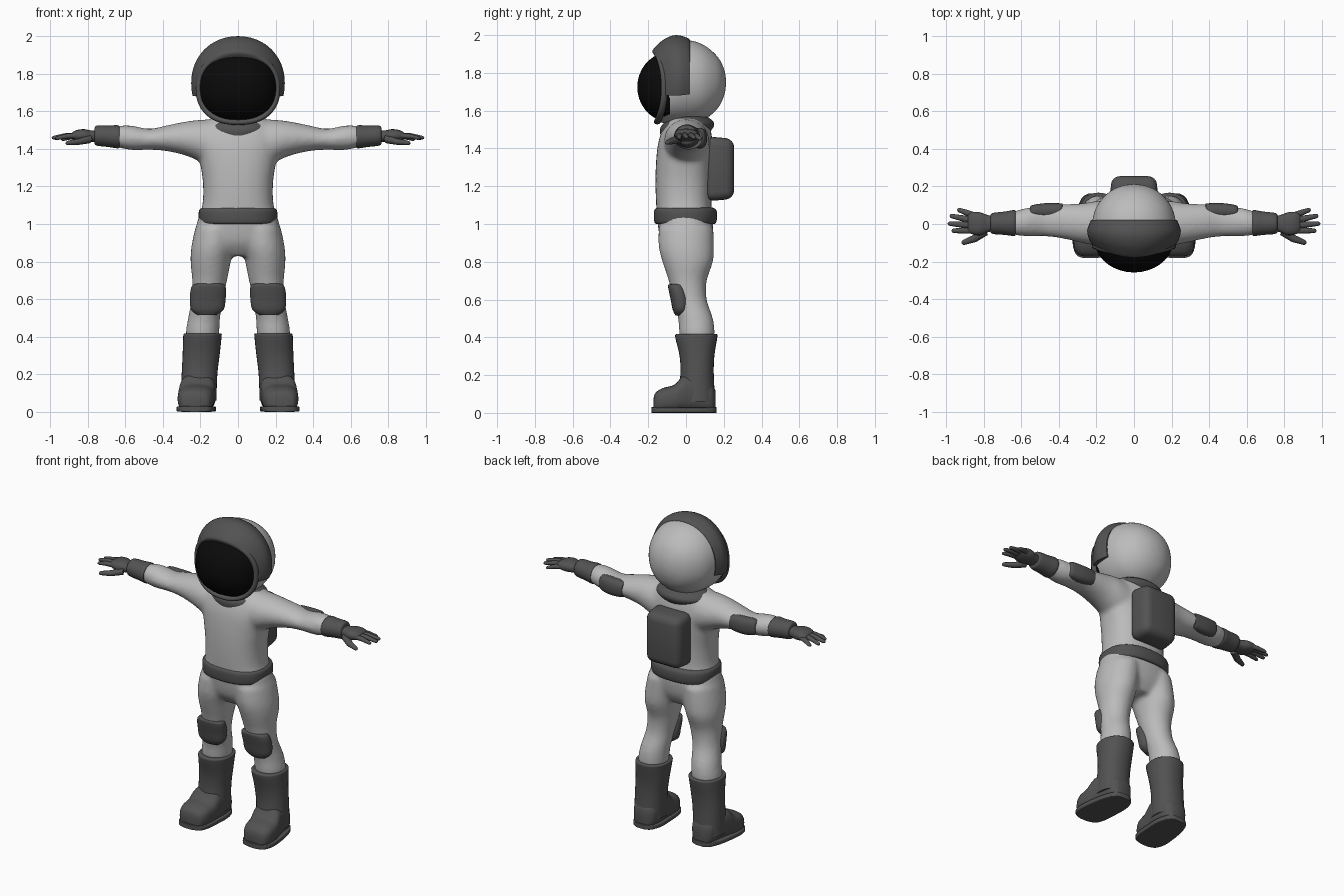
import bpy, bmesh, math
from mathutils import Vector


def material(name, rgb):
    m = bpy.data.materials.new(name)
    m.diffuse_color = (*rgb, 1)
    return m


SUIT = material("suit light grey", (0.50, 0.50, 0.50))
DARK = material("dark grey", (0.085, 0.085, 0.085))
BLACK = material("visor black", (0.003, 0.003, 0.003))


def skin(bm, rings, cyclic=False):
    """Bridge rings of points into a closed surface."""
    vs = [[bm.verts.new(p) for p in r] for r in rings]
    n = len(vs[0])
    for a, b in zip(vs, vs[1:] + vs[:1] if cyclic else vs[1:]):
        for i in range(n):
            j = (i + 1) % n
            bm.faces.new((a[i], a[j], b[j], b[i]))
    if not cyclic:
        bm.faces.new(vs[0])
        bm.faces.new(vs[-1])


def finish(name, bm, mat, angle=40):
    bmesh.ops.recalc_face_normals(bm, faces=bm.faces)
    me = bpy.data.meshes.new(name)
    bm.to_mesh(me)
    bm.free()
    ob = bpy.data.objects.new(name, me)
    bpy.context.collection.objects.link(ob)
    me.materials.append(mat)
    bpy.ops.object.select_all(action='DESELECT')
    bpy.context.view_layer.objects.active = ob
    ob.select_set(True)
    bpy.ops.object.shade_smooth_by_angle(angle=math.radians(angle))
    return ob


def loft_rings(axis, rows, p=2.0, n=32, sub=4, side=1, warp=None):
    """Rows are (position, u min, u max, v min, v max), smoothly interpolated."""
    full = []
    for i in range(len(rows) - 1):
        a, b, c, d = (rows[max(0, min(len(rows) - 1, i + k))] for k in (-1, 0, 1, 2))
        for s in range(sub):
            t = s / sub
            full.append([0.5 * (2 * B + (C - A) * t + (2 * A - 5 * B + 4 * C - D) * t * t
                                + (3 * B - A - 3 * C + D) * t ** 3)
                         for A, B, C, D in zip(a, b, c, d)])
    full.append(rows[-1])
    rings = []
    for w, u0, u1, v0, v1 in full:
        ring = []
        for k in range(n):
            an = 2 * math.pi * k / n
            cu, sv = math.cos(an), math.sin(an)
            u = (u0 + u1) / 2 + (u1 - u0) / 2 * math.copysign(abs(cu) ** (2 / p), cu)
            v = (v0 + v1) / 2 + (v1 - v0) / 2 * math.copysign(abs(sv) ** (2 / p), sv)
            q = {'x': (w, u, v), 'y': (u, w, v), 'z': (u, v, w)}[axis]
            q = warp(q, sv) if warp else q
            ring.append((q[0] * side, q[1], q[2]))
        rings.append(ring)
    return rings


def loft(name, mat, axis, rows, angle=40, **kw):
    bm = bmesh.new()
    skin(bm, loft_rings(axis, rows, **kw))
    return finish(name, bm, mat, angle)


# Suit body: torso, arms and legs fused into one soft surface
bm = bmesh.new()
skin(bm, loft_rings('z', [
    (0.83, -0.13, 0.13, -0.08, 0.09), (0.90, -0.22, 0.22, -0.13, 0.13),
    (1.00, -0.22, 0.22, -0.15, 0.145), (1.10, -0.19, 0.19, -0.158, 0.135),
    (1.22, -0.187, 0.187, -0.162, 0.135), (1.34, -0.205, 0.205, -0.158, 0.14),
    (1.44, -0.225, 0.225, -0.145, 0.14), (1.52, -0.20, 0.20, -0.115, 0.125),
    (1.56, -0.15, 0.15, -0.08, 0.10)], p=2.4))
for s in (1, -1):
    skin(bm, loft_rings('x', [
        (0.10, -0.12, 0.125, 1.28, 1.56), (0.20, -0.115, 0.122, 1.33, 1.555),
        (0.28, -0.10, 0.11, 1.365, 1.545), (0.38, -0.078, 0.105, 1.388, 1.525),
        (0.47, -0.066, 0.102, 1.395, 1.507), (0.56, -0.066, 0.088, 1.393, 1.523),
        (0.62, -0.062, 0.074, 1.403, 1.525), (0.66, -0.05, 0.058, 1.415, 1.51)], side=s))
    skin(bm, loft_rings('z', [
        (0.36, 0.11, 0.27, -0.02, 0.14), (0.42, 0.10, 0.278, -0.036, 0.152),
        (0.50, 0.095, 0.266, -0.042, 0.143), (0.60, 0.08, 0.248, -0.07, 0.11),
        (0.70, 0.058, 0.244, -0.092, 0.11), (0.80, 0.038, 0.253, -0.125, 0.143),
        (0.88, 0.02, 0.248, -0.145, 0.148), (0.98, 0.01, 0.228, -0.145, 0.145)], side=s))
suit = finish("suit_body", bm, SUIT)
rm = suit.modifiers.new("fuse", 'REMESH')
rm.mode = 'VOXEL'
rm.voxel_size = 0.013
rm.use_smooth_shade = True
sm = suit.modifiers.new("soften", 'SMOOTH')
sm.factor = 0.5
sm.iterations = 8

# Belt
loft("belt", DARK, 'z', [
    (1.0, -0.185, 0.185, -0.145, 0.14), (1.005, -0.205, 0.205, -0.165, 0.158),
    (1.04, -0.21, 0.21, -0.17, 0.165), (1.075, -0.206, 0.206, -0.167, 0.16),
    (1.087, -0.185, 0.185, -0.15, 0.14)], p=2.4, n=48)

# Neck collar, dipping towards the chest
loft("collar", DARK, 'z', [
    (1.49, -0.16, 0.16, -0.135, 0.13), (1.52, -0.182, 0.182, -0.138, 0.148),
    (1.545, -0.172, 0.172, -0.128, 0.142), (1.57, -0.13, 0.13, -0.10, 0.11)],
    n=48, warp=lambda q, sv: (q[0], q[1], q[2] - 0.022 * (1 - sv) * (sv < 0) + 0.022 * (sv < 0)))


# Helmet parts: front edge sweeps back at the sides
def sweep(q, sv=0):
    return (q[0], q[1] + 1.1 * q[0] ** 2 * max(0, -q[1] / 0.15), q[2])


def hood_warp(q, sv):
    x, y, z = sweep(q)
    if sv < -0.28:                       # lower part tucks inside the helmet
        x, z = x * 0.8, 1.75 + (z - 1.75) * 0.8
    return (x, y, z)


loft("helmet", SUIT, 'y', [
    (0.212, -0.01, 0.01, 1.74, 1.76), (0.203, -0.065, 0.065, 1.685, 1.815),
    (0.17, -0.133, 0.133, 1.615, 1.882), (0.10, -0.195, 0.195, 1.555, 1.944),
    (0.02, -0.221, 0.221, 1.533, 1.972), (-0.06, -0.225, 0.225, 1.53, 1.965),
    (-0.12, -0.215, 0.215, 1.535, 1.935), (-0.155, -0.205, 0.205, 1.545, 1.905)],
    n=64, p=2.1, warp=sweep)
loft("helmet_hood", DARK, 'y', [
    (0.018, -0.215, 0.215, 1.54, 1.95), (0.016, -0.232, 0.232, 1.52, 1.98),
    (-0.05, -0.248, 0.248, 1.50, 2.0), (-0.11, -0.246, 0.246, 1.51, 1.982),
    (-0.155, -0.232, 0.232, 1.53, 1.945), (-0.178, -0.215, 0.215, 1.545, 1.915),
    (-0.165, -0.195, 0.195, 1.56, 1.89)], n=96, p=2.1, warp=hood_warp)

# Visor dome
dome = []
for k in range(10):
    a = math.radians(89) * k / 9
    c = math.cos(a)
    dome.append((-0.085 - 0.173 * math.sin(a), -0.21 * c, 0.21 * c,
                 1.725 - 0.185 * c, 1.725 + 0.185 * c))
loft("visor", BLACK, 'y', dome, n=64, p=2.3, sub=1, angle=60)

# Visor rim: a round bead following the visor edge
bm = bmesh.new()
rim = []
for k in range(72):
    a = 2 * math.pi * k / 72
    c, s = math.cos(a), math.sin(a)
    cx, cz = (math.copysign(abs(t) ** (2 / 2.3), t) for t in (c, s))
    rim.append([((0.209 + 0.016 * math.cos(b)) * cx, -0.152 + 0.037 * c * c + 0.018 * math.sin(b),
                 1.723 + (0.182 + 0.014 * math.cos(b)) * cz)
                for b in (2 * math.pi * i / 10 for i in range(10))])
skin(bm, rim, cyclic=True)
finish("visor_rim", bm, DARK, 60)

# Backpack
bm = bmesh.new()
bmesh.ops.create_cube(bm, size=1)
for v in bm.verts:
    taper = 0.92 if v.co.y > 0 else 1
    v.co = Vector((v.co.x * 0.26 * taper, 0.18 + v.co.y * 0.15, 1.292 + v.co.z * 0.345 * taper))
bmesh.ops.bevel(bm, geom=bm.edges[:], offset=0.045, segments=4, profile=0.5, affect='EDGES')
finish("backpack", bm, DARK, 60)


def tube(bm, pts, radii, side, flat=0.85):
    """Tapered rounded finger running through points in the hand plane."""
    pts = [Vector(p) for p in pts]
    d0 = (pts[-1] - pts[0]).normalized()
    across = Vector((-d0.y, d0.x, 0)).normalized()
    pts.append(pts[-1] + d0 * radii[-1] * 0.7)
    pts.append(pts[-1] + d0 * radii[-1] * 0.3)
    rad = list(radii) + [radii[-1] * 0.7, radii[-1] * 0.15]
    rings = []
    for p, r in zip(pts, rad):
        ring = [p + across * r * math.cos(a) + Vector((0, 0, r * flat * math.sin(a)))
                for a in (2 * math.pi * i / 12 for i in range(12))]
        rings.append([(q.x * side, q.y, q.z) for q in ring])
    skin(bm, rings)


FINGERS = [  # base, tip
    ((0.85, 0.045, 1.468), (0.93, 0.074, 1.452)),
    ((0.86, 0.02, 1.472), (0.97, 0.042, 1.458)),
    ((0.86, -0.008, 1.472), (0.98, 0.002, 1.46)),
    ((0.86, -0.034, 1.47), (0.96, -0.036, 1.458))]

for s, tag in ((1, "left"), (-1, "right")):
    # Glove cuff, palm and fingers
    loft(tag + "_glove_cuff", DARK, 'x', [
        (0.632, -0.052, 0.058, 1.42, 1.50), (0.636, -0.064, 0.074, 1.403, 1.525),
        (0.69, -0.058, 0.066, 1.41, 1.524), (0.745, -0.054, 0.06, 1.416, 1.525),
        (0.762, -0.046, 0.052, 1.424, 1.516), (0.765, -0.03, 0.03, 1.44, 1.495)], side=s)
    bm = bmesh.new()
    skin(bm, loft_rings('x', [
        (0.74, -0.035, 0.04, 1.435, 1.50), (0.78, -0.045, 0.048, 1.438, 1.498),
        (0.82, -0.06, 0.062, 1.436, 1.505), (0.86, -0.055, 0.064, 1.444, 1.50),
        (0.885, -0.042, 0.052, 1.455, 1.487)], p=2.4, n=20, side=s))
    for base, tip in FINGERS:
        mid = [(a + b) / 2 for a, b in zip(base, tip)]
        mid[2] += 0.004
        tube(bm, [base, mid, tip], (0.017, 0.016, 0.012), s)
    tube(bm, [(0.79, -0.035, 1.452), (0.85, -0.078, 1.438), (0.905, -0.098, 1.432)],
         (0.026, 0.02, 0.014), s)
    finish(tag + "_glove_hand", bm, DARK, 60)

    # Elbow and knee pads
    loft(tag + "_elbow_pad", DARK, 'x', [
        (0.383, 0.04, 0.105, 1.43, 1.48), (0.39, 0.035, 0.11, 1.408, 1.503),
        (0.47, 0.03, 0.111, 1.40, 1.508), (0.54, 0.035, 0.101, 1.41, 1.508),
        (0.555, 0.04, 0.09, 1.43, 1.49)], p=2.4, side=s)
    loft(tag + "_knee_pad", DARK, 'z', [
        (0.515, 0.115, 0.215, -0.055, 0.0), (0.545, 0.076, 0.25, -0.07, 0.015),
        (0.60, 0.066, 0.256, -0.081, 0.02), (0.65, 0.064, 0.252, -0.092, 0.005),
        (0.676, 0.07, 0.24, -0.095, -0.005), (0.682, 0.09, 0.22, -0.085, -0.01)],
        p=2.3, side=s)

    # Boot shaft, foot and sole
    loft(tag + "_boot_shaft", DARK, 'z', [
        (0.06, 0.115, 0.305, -0.05, 0.155), (0.20, 0.11, 0.30, -0.03, 0.147),
        (0.30, 0.098, 0.295, -0.034, 0.15), (0.395, 0.088, 0.292, -0.056, 0.165),
        (0.415, 0.088, 0.288, -0.055, 0.165), (0.418, 0.105, 0.272, -0.038, 0.15)],
        p=2.2, side=s)
    loft(tag + "_boot_foot", DARK, 'y', [
        (-0.172, 0.19, 0.27, 0.01, 0.075), (-0.16, 0.155, 0.302, 0.0, 0.108),
        (-0.12, 0.133, 0.32, 0.0, 0.132), (-0.06, 0.125, 0.32, 0.0, 0.15),
        (-0.01, 0.12, 0.312, 0.0, 0.20), (0.06, 0.118, 0.298, 0.0, 0.20),
        (0.13, 0.135, 0.28, 0.0, 0.16), (0.155, 0.165, 0.25, 0.0, 0.12)], p=2.8, side=s)
    loft(tag + "_boot_sole", DARK, 'y', [
        (-0.182, 0.20, 0.265, 0.0, 0.03), (-0.165, 0.15, 0.306, 0.0, 0.03),
        (-0.11, 0.127, 0.326, 0.0, 0.03), (-0.03, 0.12, 0.322, 0.0, 0.03),
        (0.07, 0.118, 0.305, 0.0, 0.03), (0.14, 0.14, 0.277, 0.0, 0.03),
        (0.162, 0.175, 0.242, 0.0, 0.03)], p=8, side=s)
